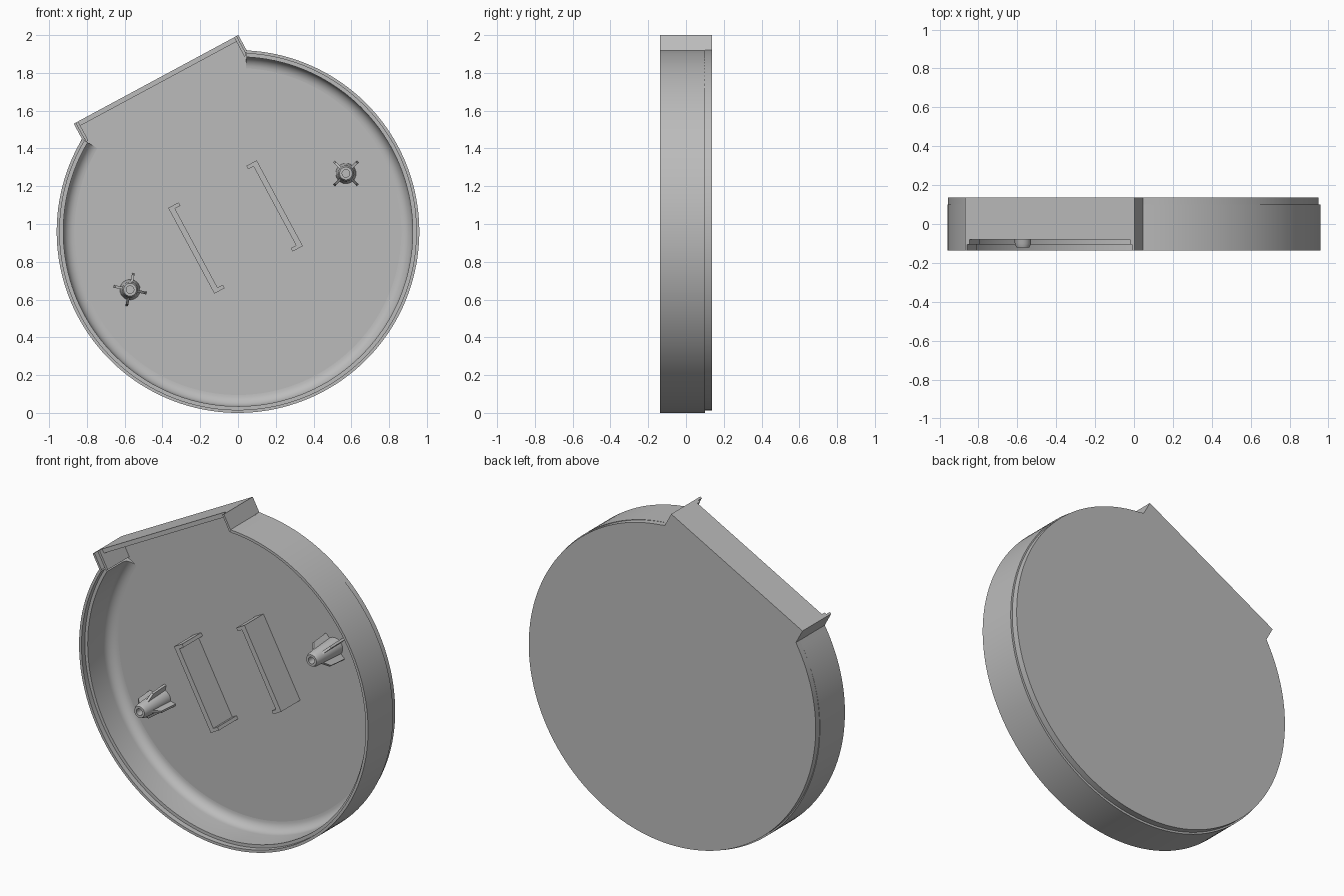
import bpy, bmesh
from math import sin, cos, acos, pi, radians
from mathutils import Matrix, Vector

cube = bpy.data.objects.get("Cube")
if cube:
    bpy.data.objects.remove(cube)

grey = bpy.data.materials.new("mid_grey")
grey.use_nodes = True
GREY = (0.5, 0.5, 0.5, 1)
grey.diffuse_color = GREY
grey.node_tree.nodes["Principled BSDF"].inputs["Base Color"].default_value = GREY

# Local frame: u runs along the flat edge, n points out through it, y is depth
R, BACK, FLOOR, FRONT = 0.96, 0.137, 0.10, -0.137
TAB_U, TAB_N, THICK = 0.495, 0.915, 0.026
NOTCH, LEDGE = -0.08, -0.105
TILT = Matrix.Translation((0, 0, R)) @ Matrix.Rotation(-radians(28.3), 4, 'Y')


def finish(name, bm):
    bmesh.ops.remove_doubles(bm, verts=bm.verts, dist=1e-5)
    bmesh.ops.recalc_face_normals(bm, faces=bm.faces)
    bm.transform(TILT)
    mesh = bpy.data.meshes.new(name)
    bm.to_mesh(mesh)
    bm.free()
    ob = bpy.data.objects.new(name, mesh)
    bpy.context.collection.objects.link(ob)
    mesh.materials.append(grey)
    bpy.ops.object.select_all(action='DESELECT')
    ob.select_set(True)
    bpy.context.view_layer.objects.active = ob
    bpy.ops.object.shade_smooth_by_angle(angle=radians(32))
    return ob


def add_prism(bm, points, offset):
    """Extrude a planar outline of 3D points by an offset."""
    face = bm.faces.new([bm.verts.new(p) for p in points])
    new = bmesh.ops.extrude_face_region(bm, geom=[face], use_keep_orig=True)["geom"]
    bmesh.ops.translate(bm, vec=offset,
                        verts=[v for v in new if isinstance(v, bmesh.types.BMVert)])


def slab(name, outline, y0, y1):
    """Extrude a (u, n) outline through the depth."""
    bm = bmesh.new()
    add_prism(bm, [(u, y0, n) for u, n in outline], Vector((0, y1 - y0, 0)))
    return finish(name, bm)


def box(name, u0, u1, n0, n1, y0, y1):
    return slab(name, [(u0, n0), (u1, n0), (u1, n1), (u0, n1)], y0, y1)


def add_sweep(bm, profile, start, end, steps, centre=0.0):
    """Turn a closed (radius, y) profile about the depth axis, capping open arcs."""
    rings = []
    for i in range(steps + 1):
        a = start + (end - start) * i / steps
        rings.append([bm.verts.new((centre + r * cos(a), y, r * sin(a))) for r, y in profile])
    k = len(profile)
    for p, q in zip(rings, rings[1:]):
        for j in range(k):
            bm.faces.new((p[j], p[(j + 1) % k], q[(j + 1) % k], q[j]))
    if end - start < 2 * pi - 0.01:
        bm.faces.new(rings[0])
        bm.faces.new(rings[-1])


# Back plate: slightly shifted disc with the straight tab
start = pi - acos(TAB_U / R)
end = 2 * pi + acos(TAB_U / R)
outline = [(-TAB_U, TAB_N)]
for i in range(121):
    a = start + (end - start) * i / 120
    outline.append((0.953 * cos(a) - 0.001, 0.953 * sin(a) + 0.0075))
outline[1] = (-TAB_U, outline[1][1])
outline[-1] = (TAB_U, outline[-1][1])
outline.append((TAB_U, TAB_N))
slab("back_plate", outline, FLOOR, BACK)

# Round wall with a stepped rim and a rounded inside bottom
INNER, FILLET = 0.925, 0.06
profile = [(R, FLOOR), (R, FRONT), (0.944, FRONT), (0.944, LEDGE), (INNER, LEDGE)]
for i in range(9):
    a = i / 8 * pi / 2
    profile.append((INNER - FILLET * (1 - cos(a)), FLOOR - FILLET * (1 - sin(a))))
bm = bmesh.new()
add_sweep(bm, profile, start, end, 128)
finish("round_wall", bm)

# Straight wall, lower than the rim, and the two cheeks beside it
box("straight_wall", -TAB_U, TAB_U, TAB_N - THICK, TAB_N, NOTCH, FLOOR)
for side, label in ((-1, "right"), (1, "left")):
    o, m, i = side * TAB_U, side * (TAB_U - 0.013), side * (TAB_U - THICK)
    box(label + "_cheek_rim", o, m, 0.815, TAB_N, FRONT, FLOOR)
    box(label + "_cheek_ledge", m, i, 0.80, TAB_N, LEDGE, FLOOR)

# Channel brackets that face each other
for side, label in ((-1, "right"), (1, "left")):
    back, mid, lip = side * 0.266, side * 0.236, side * 0.204
    n0, n1, t = -0.23, 0.285, 0.02
    channel = [(back, n0), (lip, n0), (lip, n0 + t), (mid, n0 + t),
               (mid, n1 - t), (lip, n1 - t), (lip, n1), (back, n1)]
    slab(label + "_channel_bracket", channel, NOTCH, FLOOR)

# Hollow tapered posts with four sloping fins
post = [(0.054, FLOOR), (0.042, -0.10), (0.034, -0.12), (0.02, -0.12), (0.02, FLOOR)]
for side, label, turn in ((-1, "right", radians(-40)), (1, "left", radians(17))):
    bm = bmesh.new()
    add_sweep(bm, post, 0, 2 * pi, 32, side * 0.649)
    finish(label + "_post", bm)
    bm = bmesh.new()
    for k in range(4):
        a = turn + k * pi / 2
        d, w = Vector((cos(a), 0, sin(a))), Vector((-sin(a), 0, cos(a))) * 0.007
        base = Vector((side * 0.649, 0, 0)) - w
        fin = [(0.035, FLOOR), (0.088, FLOOR), (0.08, -0.02), (0.04, -0.065)]
        add_prism(bm, [base + d * r + Vector((0, y, 0)) for r, y in fin], w * 2)
    finish(label + "_post_fins", bm)
